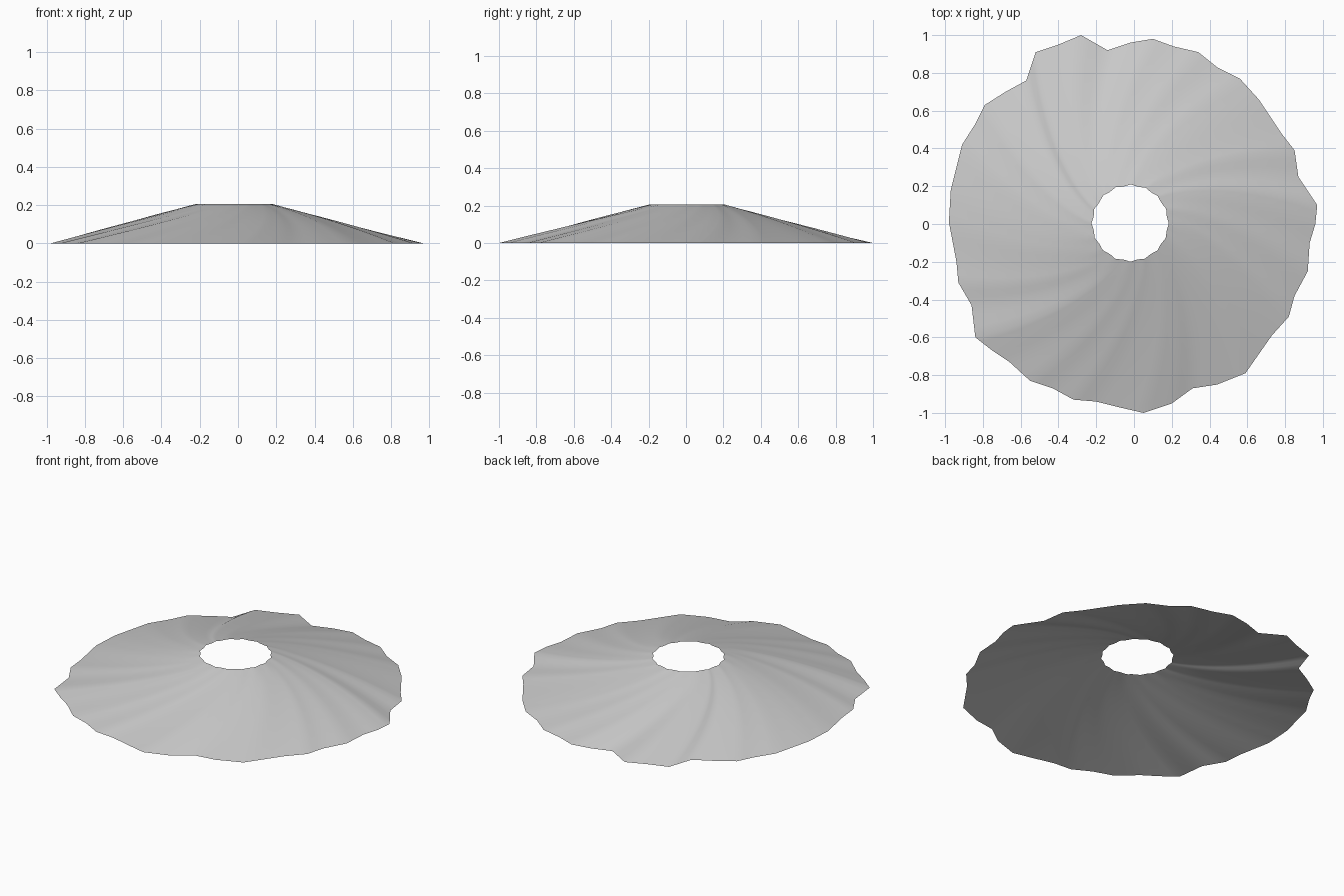
import bpy
import bmesh
from math import atan2, cos, hypot, log, radians, sin
from mathutils import Vector

cube = bpy.data.objects.get("Cube")
if cube:
    bpy.data.objects.remove(cube, do_unlink=True)

# Plain grey surface
grey = bpy.data.materials.new("light_grey")
grey.use_nodes = True
colour = (0.6, 0.6, 0.6, 1)
grey.diffuse_color = colour
grey.node_tree.nodes["Principled BSDF"].inputs["Base Color"].default_value = colour

# Ragged lower rim, counter-clockwise, in hundredths of a unit
RIM = [
    (97, 10), (87, 25), (85, 39), (78, 48), (66, 66), (56, 77), (44, 83),
    (34, 91), (21, 94), (10, 98), (-2, 96), (-14, 92), (-28, 100), (-40, 95),
    (-52, 91), (-57, 76), (-68, 70), (-79, 63), (-84, 53), (-91, 42),
    (-97, 18), (-98, 1), (-94, -20), (-93, -31), (-86, -43), (-84, -60),
    (-75, -67), (-66, -73), (-55, -83), (-43, -87), (-32, -93), (-20, -94),
    (-8, -97), (5, -100), (20, -95), (31, -87), (44, -85), (59, -79),
    (73, -59), (82, -49), (85, -38), (92, -25), (93, -10), (96, 0),
]
HEIGHT = 0.205
HOLE_CENTRE = Vector((-0.02, 0.005))
HOLE_RADIUS = 0.205
TWIST = 0.42      # radians of swirl per unit of log radius
RINGS = 18
SPLIT = 3         # pieces per rim edge


def rim_points():
    """Rim corners with each straight edge divided evenly."""
    corners = [Vector(p) / 100 for p in RIM]
    for i, a in enumerate(corners):
        b = corners[(i + 1) % len(corners)]
        for k in range(SPLIT):
            yield a.lerp(b, k / SPLIT)


def swirl_point(rim, t):
    """Point on a spiral rib, from the rim (t = 0) up to the hole (t = 1)."""
    angle = atan2(rim.y, rim.x)
    rim_radius = hypot(rim.x, rim.y)
    end_angle = angle - TWIST * log(HOLE_RADIUS)
    hole_radius = HOLE_RADIUS - 0.008 * abs(sin(8 * end_angle)) * t ** 8
    radius = rim_radius + (hole_radius - rim_radius) * t
    angle -= TWIST * log(radius / rim_radius)
    return Vector((radius * cos(angle) + HOLE_CENTRE.x * t,
                   radius * sin(angle) + HOLE_CENTRE.y * t,
                   HEIGHT * t))


# Swirled open cone built ring by ring
bm = bmesh.new()
rim = list(rim_points())
rings = [[bm.verts.new(swirl_point(p, i / RINGS)) for p in rim]
         for i in range(RINGS + 1)]
for low, high in zip(rings, rings[1:]):
    for i in range(len(rim)):
        j = (i + 1) % len(rim)
        bm.faces.new((low[i], low[j], high[j], high[i]))

mesh = bpy.data.meshes.new("swirled_skirt")
bm.to_mesh(mesh)
bm.free()
mesh.materials.append(grey)
skirt = bpy.data.objects.new("swirled_skirt", mesh)
bpy.context.collection.objects.link(skirt)

# Smooth folds
bpy.ops.object.select_all(action="DESELECT")
skirt.select_set(True)
bpy.context.view_layer.objects.active = skirt
bpy.ops.object.shade_smooth_by_angle(angle=radians(40))
